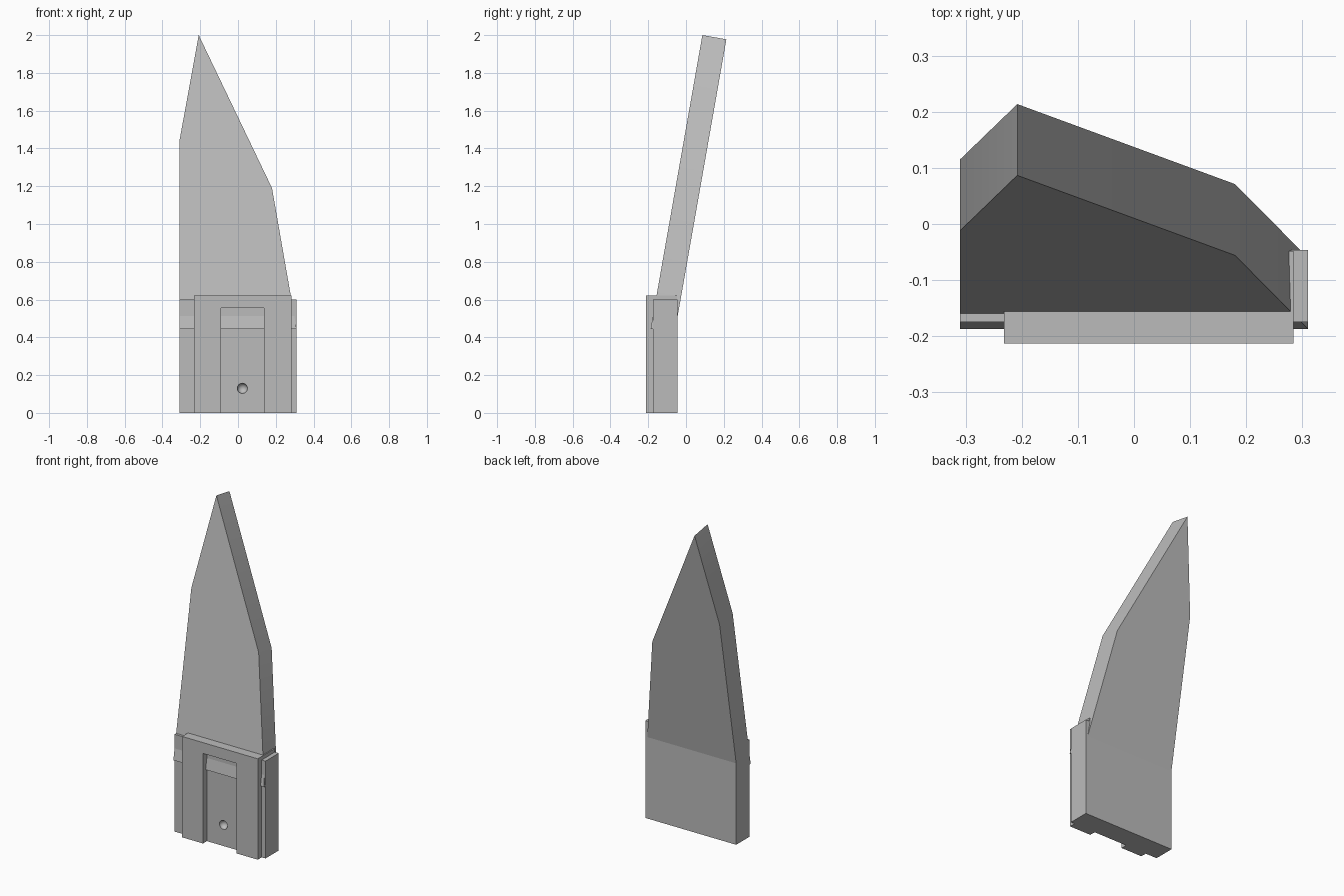
import bpy
import bmesh
from mathutils import Vector

cube = bpy.data.objects.get("Cube")
if cube:
    bpy.data.objects.remove(cube, do_unlink=True)

grey = bpy.data.materials.new("plain grey")
grey.use_nodes = True
grey.diffuse_color = (0.5, 0.5, 0.5, 1)
grey.node_tree.nodes["Principled BSDF"].inputs["Base Color"].default_value = grey.diffuse_color


def extrude_outline(name, points, depth):
    """Fill a closed outline of 3D points and push it along the depth vector."""
    bm = bmesh.new()
    face = bm.faces.new([bm.verts.new(p) for p in points])
    moved = bmesh.ops.extrude_face_region(bm, geom=[face])["geom"]
    verts = [g for g in moved if isinstance(g, bmesh.types.BMVert)]
    bmesh.ops.translate(bm, verts=verts, vec=Vector(depth))
    bmesh.ops.recalc_face_normals(bm, faces=bm.faces)
    mesh = bpy.data.meshes.new(name)
    bm.to_mesh(mesh)
    bm.free()
    mesh.materials.append(grey)
    obj = bpy.data.objects.new(name, mesh)
    bpy.context.collection.objects.link(obj)
    return obj


def smooth(obj):
    bpy.ops.object.select_all(action="DESELECT")
    obj.select_set(True)
    bpy.context.view_layer.objects.active = obj
    bpy.ops.object.shade_smooth_by_angle()


HALF, FRONT, BACK = 0.31, -0.175, -0.046

# Base block behind the front plate
base = extrude_outline(
    "base_block",
    [(-HALF, FRONT, 0), (HALF, FRONT, 0), (HALF, FRONT, 0.6), (-HALF, FRONT, 0.6)],
    (0, BACK - FRONT, 0))

# Round dimple in the recess floor
bpy.ops.mesh.primitive_uv_sphere_add(segments=32, ring_count=16, radius=0.027,
                                     location=(0.023, FRONT, 0.13))
cutter = bpy.context.object
cutter.name = "dimple_cutter"
cutter.hide_render = True
cutter.data.materials.append(grey)
cut = base.modifiers.new("dimple", "BOOLEAN")
cut.operation = "DIFFERENCE"
cut.solver = "EXACT"
cut.object = cutter
bpy.context.view_layer.objects.active = base
bpy.ops.object.modifier_apply(modifier=cut.name)
bpy.data.objects.remove(cutter, do_unlink=True)

# Front plate with a tall slot open at the bottom
plate_front = -0.213
outline = [(-0.232, 0), (-0.09, 0), (-0.09, 0.555), (0.138, 0.555),
           (0.138, 0), (0.284, 0), (0.284, 0.622), (-0.232, 0.622)]
plate = extrude_outline("front_plate", [(x, plate_front, z) for x, z in outline],
                        (0, BACK - 0.002 - plate_front, 0))

# Pointed blade leaning back from the base
LEAN = 0.176
outline = [(-HALF, 0.445), (HALF, 0.445), (0.18, 1.19), (-0.208, 2), (-HALF, 1.44)]
blade = extrude_outline(
    "blade",
    [(x, -0.187 + (z - 0.445) * LEAN, z) for x, z in outline],
    (0, 0.127, -0.127 * LEAN))

for part in (base, plate, blade):
    smooth(part)
